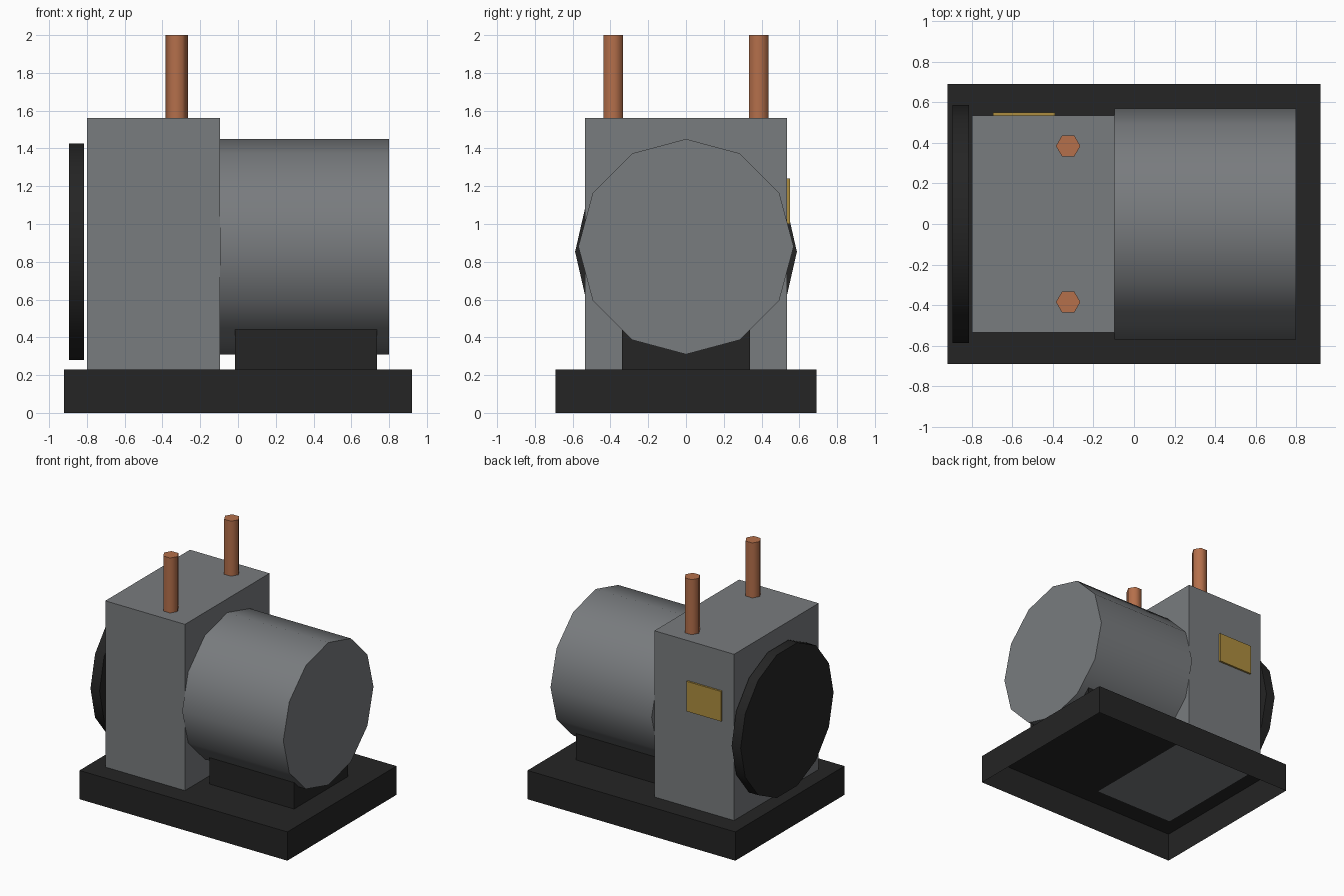
import bpy, bmesh
from math import pi
from mathutils import Matrix

if "Cube" in bpy.data.objects:
    bpy.data.objects.remove(bpy.data.objects["Cube"])


def material(name, rgb):
    m = bpy.data.materials.new(name)
    m.diffuse_color = (*rgb, 1)
    m.use_nodes = True
    m.node_tree.nodes["Principled BSDF"].inputs["Base Color"].default_value = m.diffuse_color
    return m


DARK = material("dark_paint", (0.018, 0.018, 0.018))
GREY = material("casing_grey", (0.19, 0.20, 0.21))
COPPER = material("copper", (0.46, 0.16, 0.07))
BRASS = material("brass", (0.42, 0.27, 0.05))


def finish(bm, name, mat):
    bmesh.ops.recalc_face_normals(bm, faces=bm.faces[:])
    mesh = bpy.data.meshes.new(name)
    bm.to_mesh(mesh)
    bm.free()
    mesh.materials.append(mat)
    ob = bpy.data.objects.new(name, mesh)
    bpy.context.collection.objects.link(ob)
    return ob


def box(name, mat, x, y, z, open_bottom=False):
    bm = bmesh.new()
    size = Matrix.Diagonal((x[1] - x[0], y[1] - y[0], z[1] - z[0], 1))
    mid = Matrix.Translation((sum(x) / 2, sum(y) / 2, sum(z) / 2))
    bmesh.ops.create_cube(bm, size=1, matrix=mid @ size)
    if open_bottom:
        low = [f for f in bm.faces if f.calc_center_median().z < z[0] + 1e-4]
        bmesh.ops.delete(bm, geom=low, context='FACES_ONLY')
    return finish(bm, name, mat)


def cylinder(name, mat, sides, radius, length, centre, rotation):
    """Prism with smooth sides and sharp flat caps; first corner on local x."""
    bm = bmesh.new()
    bmesh.ops.create_cone(bm, cap_ends=True, segments=sides,
                          radius1=radius, radius2=radius, depth=length)
    # put a corner exactly on the local x axis
    v = bm.verts[:][0].co
    turn = Matrix.Rotation(-v.xy.to_3d().to_2d().angle_signed((1, 0)) * -1, 4, 'Z')
    for vert in bm.verts:
        vert.co = turn.inverted() @ vert.co
    if min(abs(w.co.y) + abs(w.co.x - radius) for w in bm.verts) > 1e-4:
        for vert in bm.verts:
            vert.co = turn @ turn @ vert.co
    for f in bm.faces:
        f.smooth = len(f.verts) == 4
    for e in bm.edges:
        e.smooth = all(f.smooth for f in e.link_faces)
    bm.transform(Matrix.Translation(centre) @ rotation)
    return finish(bm, name, mat)


ALONG_X = Matrix.Rotation(pi / 2, 4, 'Z') @ Matrix.Rotation(pi / 2, 4, 'X')
UPRIGHT = Matrix.Identity(4)

# Hollow base tray, open underneath
box("base", DARK, (-0.92, 0.92), (-0.69, 0.69), (0, 0.23), open_bottom=True)

# Pump block and the motor on its saddle
box("pump_block", GREY, (-0.80, -0.095), (-0.535, 0.535), (0.23, 1.56))
cylinder("motor", GREY, 12, 0.57, 0.895, (0.3525, 0, 0.88), ALONG_X)
box("motor_saddle", DARK, (-0.015, 0.735), (-0.34, 0.34), (0.23, 0.445))

# Flywheel disc, just clear of the block
cylinder("flywheel", DARK, 14, 0.587, 0.08, (-0.855, 0, 0.853), ALONG_X)

# Two copper pipes
for side, y in (("front", -0.385), ("back", 0.385)):
    cylinder(side + "_pipe", COPPER, 6, 0.06, 0.44, (-0.325, y, 1.78), UPRIGHT)

# Blank brass plate on the back
box("rating_plate", BRASS, (-0.695, -0.39), (0.535, 0.55), (1.00, 1.24))
